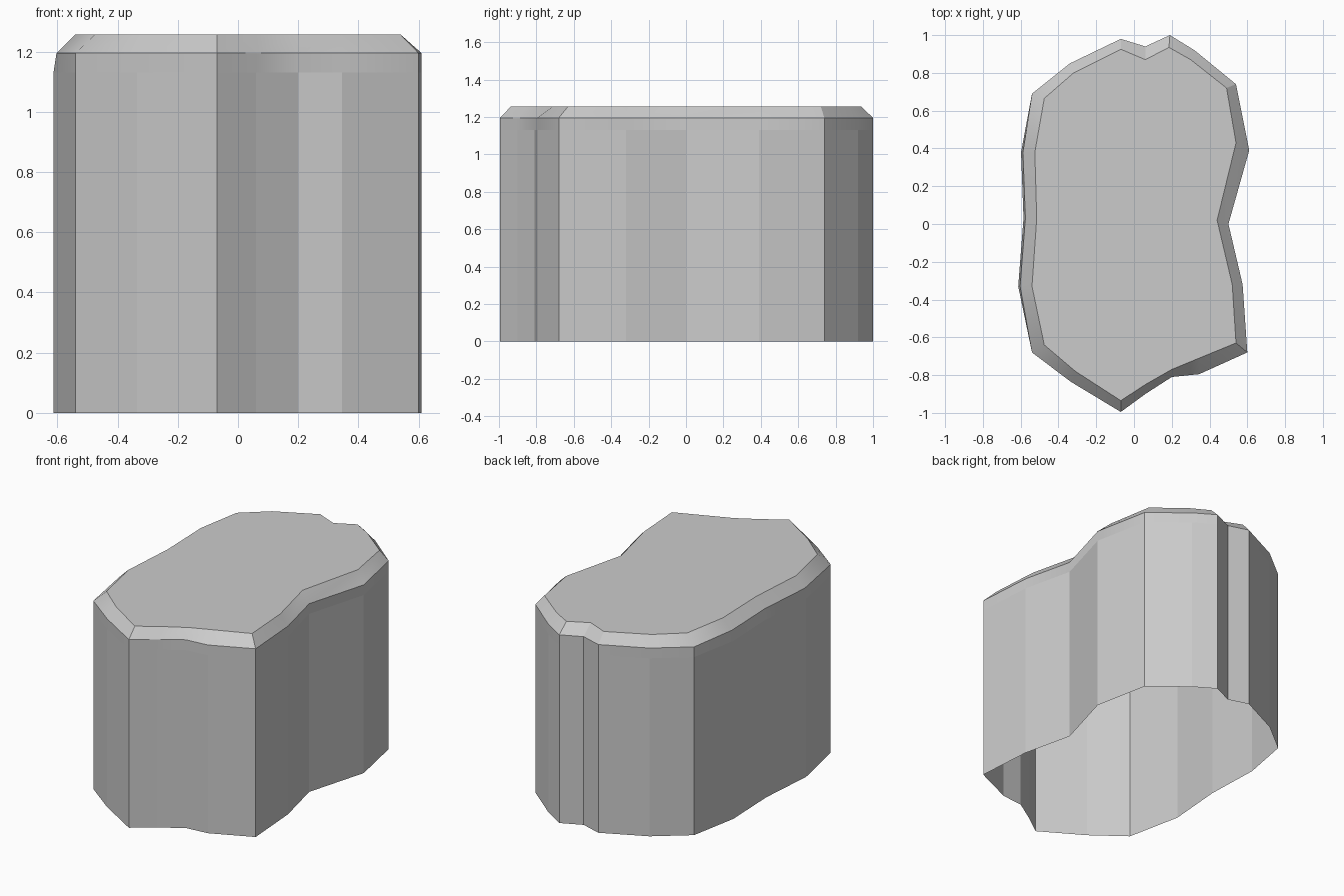
import bpy, bmesh, math

if "Cube" in bpy.data.objects:
    bpy.data.objects.remove(bpy.data.objects["Cube"])

# Plan outline: (outer point, inset point of the top face), clockwise from the back
PLAN = [
    (-0.07, 0.98, -0.07, 0.925), (0.06, 0.94, 0.06, 0.87), (0.19, 1.0, 0.185, 0.935),
    (0.32, 0.92, 0.30, 0.87), (0.54, 0.74, 0.49, 0.72), (0.61, 0.39, 0.54, 0.43),
    (0.50, 0.0, 0.44, 0.02), (0.575, -0.32, 0.52, -0.32), (0.60, -0.68, 0.54, -0.63),
    (0.345, -0.795, 0.345, -0.71), (0.20, -0.81, 0.20, -0.77), (0.06, -0.90, 0.06, -0.85),
    (-0.07, -0.995, -0.07, -0.935), (-0.335, -0.835, -0.31, -0.78), (-0.54, -0.68, -0.475, -0.64),
    (-0.613, -0.33, -0.54, -0.33), (-0.585, 0.03, -0.515, 0.03), (-0.598, 0.38, -0.525, 0.38),
    (-0.54, 0.69, -0.475, 0.665), (-0.34, 0.85, -0.32, 0.80),
]
outer = [p[:2] for p in PLAN]
inner = [p[2:] for p in PLAN]
# the cap leans in slightly along the left side
rim = [(x + 0.01, y) if x < -0.57 else (x, y) for x, y in outer]


def loft(name, levels, close_top=False):
    """Skin a stack of (outline, z) rings into one object."""
    bm = bmesh.new()
    rings = [[bm.verts.new((x, y, z)) for x, y in pts] for pts, z in levels]
    n = len(PLAN)
    for a, b in zip(rings, rings[1:]):
        for i in range(n):
            j = (i + 1) % n
            bm.faces.new((a[j], a[i], b[i], b[j]))
    if close_top:
        bm.faces.new(rings[-1][::-1])
    mesh = bpy.data.meshes.new(name)
    bm.to_mesh(mesh)
    bm.free()
    obj = bpy.data.objects.new(name, mesh)
    bpy.context.collection.objects.link(obj)
    return obj


# Rock wall, open underneath
loft("cliff_wall", [(outer, 0), (outer, 1.13)])

# Bevelled cap on top
cap = loft("top_cap", [(outer, 1.13), (rim, 1.195), (inner, 1.257)], close_top=True)
bpy.context.view_layer.objects.active = cap
cap.select_set(True)
bpy.ops.object.shade_smooth_by_angle(angle=math.radians(30))
